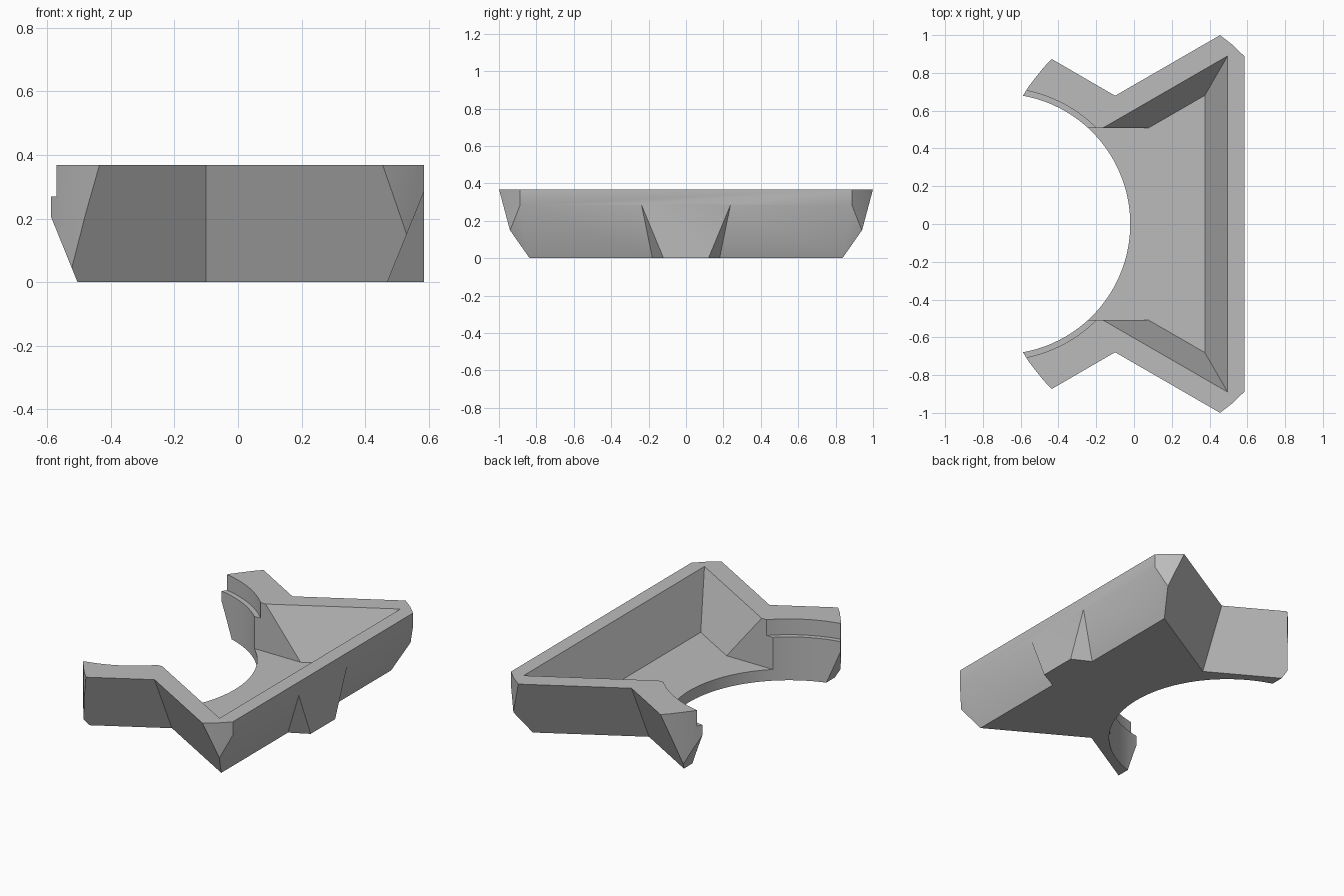
import bpy, bmesh
from math import radians, sin, cos

cube = bpy.data.objects.get("Cube")
if cube:
    bpy.data.objects.remove(cube, do_unlink=True)

H = 0.368        # overall height
DRAFT = 0.405    # inward lean of the walls per unit of height
S, C = sin(radians(30)), cos(radians(30))

grey = bpy.data.materials.new("plain grey")
grey.use_nodes = True
grey.diffuse_color = (0.5, 0.5, 0.5, 1)
grey.node_tree.nodes["Principled BSDF"].inputs["Base Color"].default_value = (0.5, 0.5, 0.5, 1)


def finish(bm, name):
    bmesh.ops.recalc_face_normals(bm, faces=bm.faces[:])
    mesh = bpy.data.meshes.new(name)
    bm.to_mesh(mesh)
    bm.free()
    mesh.materials.append(grey)
    ob = bpy.data.objects.new(name, mesh)
    bpy.context.collection.objects.link(ob)
    return ob


def loft(name, low, z0, high, z1):
    """Solid between two outlines with matching corners."""
    bm = bmesh.new()
    a = [bm.verts.new((x, y, z0)) for x, y in low]
    b = [bm.verts.new((x, y, z1)) for x, y in high]
    bm.faces.new(a)
    bm.faces.new(b)
    for i in range(len(a)):
        j = (i + 1) % len(a)
        bm.faces.new((a[i], a[j], b[j], b[i]))
    return finish(bm, name)


def mirrored(half):
    """Close a half outline across the x axis."""
    return half + [(x, -y) for x, y in reversed(half)]


def circle(r, n=144):
    return [(-0.71 + r * cos(radians(360 * i / n)), r * sin(radians(360 * i / n)))
            for i in range(n)]


def prism(name, outline, z0, z1):
    return loft(name, outline, z0, outline, z1)


def combine(target, tool, operation):
    mod = target.modifiers.new(operation, 'BOOLEAN')
    mod.operation = operation
    mod.solver = 'EXACT'
    mod.object = tool
    bpy.context.view_layer.objects.active = target
    bpy.ops.object.modifier_apply(modifier=mod.name)
    bpy.data.objects.remove(tool, do_unlink=True)


def outer(z):
    """Outer wall outline at a height, every wall leaning by the draft."""
    g = DRAFT * z
    end, back, arm, side = -0.505 - g, 0.47 + g, 0.39 + g, 0.489 + g
    return mirrored([(back, (side + S * back) / C),
                     (-0.10, (side - S * 0.10) / C),
                     (end, (arm - S * end) / C)])


def pocket(z):
    """Triangular recess outline at a height."""
    g = DRAFT * (z - 0.07)
    x, off = 0.375 + g, 0.402 + g
    y = (off + S * x) / C
    return [(x, y), (-off / S, 0), (x, -y)]


# Drafted body, trimmed by upright rounded ends
body = loft("bracket_body", outer(0), 0, outer(H), H)
trim = mirrored([(0.585, 0.887), (0.525, 0.946), (0.455, 1.0),
                 (-0.435, 0.875), (-0.479, 0.828), (-0.52, 0.777),
                 (-0.557, 0.729), (-0.59, 0.676)])
combine(body, prism("end_trim", trim, -0.1, H + 0.1), 'INTERSECT')

# Upright boss in the middle of the long wall
bm = bmesh.new()
for s in (-1, 1):
    for x, y, z in ((0.585, 0.24, 0.29), (0.565, 0.25, 0.29),
                    (0.585, 0.12, 0), (0.45, 0.19, 0)):
        bm.verts.new((x, s * y, z))
bmesh.ops.convex_hull(bm, input=bm.verts[:])
combine(body, finish(bm, "wall_boss"), 'UNION')

# Sloped recess and its straight opening toward the bore
combine(body, loft("recess", pocket(0.07), 0.07, pocket(H + 0.1), H + 0.1), 'DIFFERENCE')
opening = mirrored([(0.25, 0.508), (-1, 0.508)])
combine(body, prism("opening", opening, 0.07, H + 0.1), 'DIFFERENCE')

# Round bore with a stepped rim
combine(body, prism("bore", circle(0.69), -0.1, H + 0.1), 'DIFFERENCE')
combine(body, prism("rim_step", circle(0.72), 0.27, H + 0.1), 'DIFFERENCE')

bpy.ops.object.select_all(action='DESELECT')
body.select_set(True)
bpy.context.view_layer.objects.active = body
bpy.ops.object.shade_smooth_by_angle(angle=radians(30))
